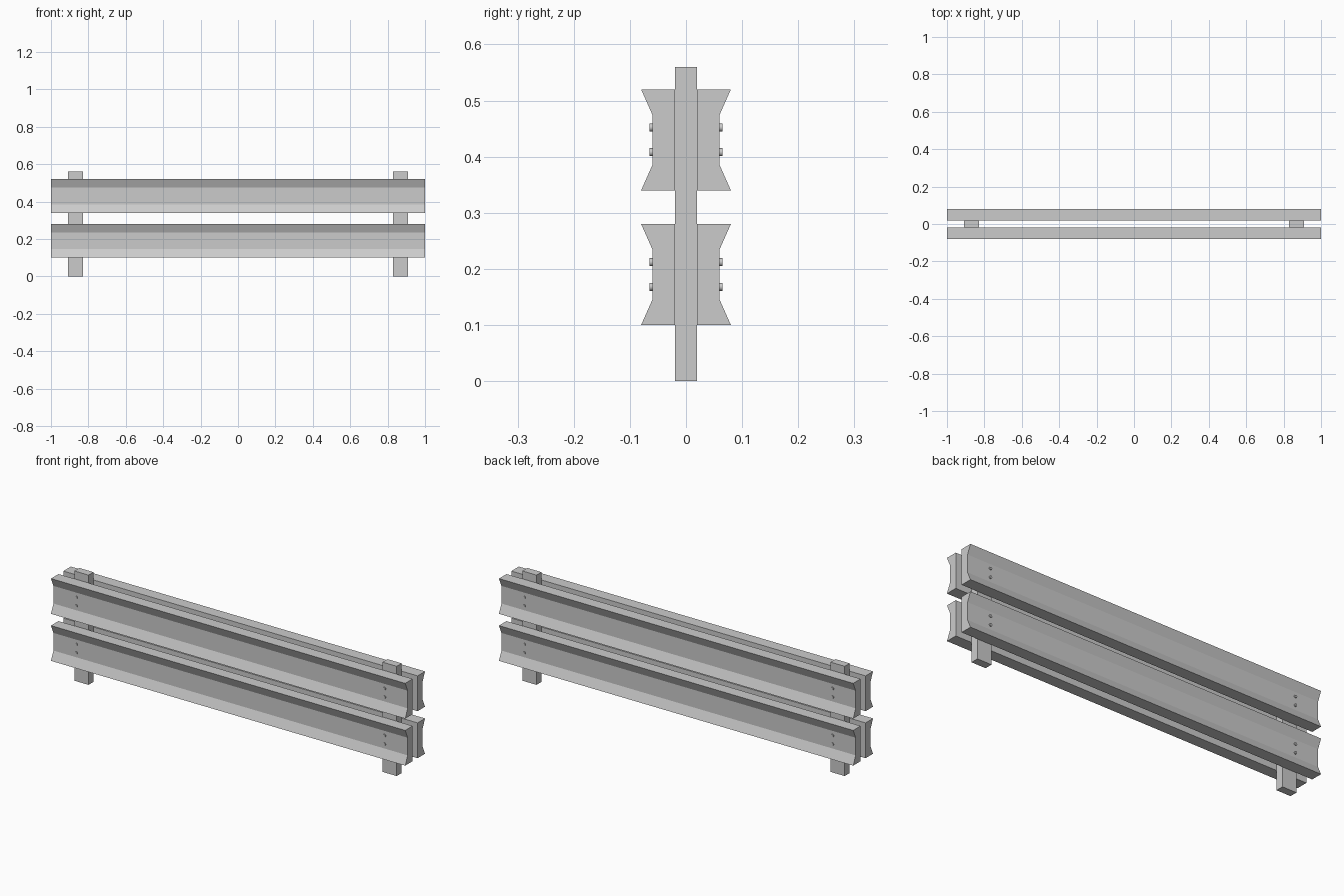
import bpy, bmesh, math

if "Cube" in bpy.data.objects:
    bpy.data.objects.remove(bpy.data.objects["Cube"])

def material(name, v):
    m = bpy.data.materials.new(name)
    m.diffuse_color = (v, v, v, 1)
    m.use_nodes = True
    m.node_tree.nodes["Principled BSDF"].inputs["Base Color"].default_value = m.diffuse_color
    return m

steel = material("galvanised grey", 0.6)

def finish(name, bm):
    bmesh.ops.recalc_face_normals(bm, faces=bm.faces)
    me = bpy.data.meshes.new(name)
    bm.to_mesh(me)
    bm.free()
    me.materials.append(steel)
    ob = bpy.data.objects.new(name, me)
    bpy.context.collection.objects.link(ob)
    return ob

# Rail cross-section (distance from centre plane, height from rail middle)
PROFILE = [(0.02, -0.09), (0.08, -0.09), (0.06, -0.045),
           (0.06, 0.045), (0.08, 0.09), (0.02, 0.09)]

def rail(name, side, z):
    bm = bmesh.new()
    face = bm.faces.new([bm.verts.new((-1, side * y, z + h)) for y, h in PROFILE])
    ext = bmesh.ops.extrude_face_region(bm, geom=[face], use_keep_orig=True)
    verts = [g for g in ext["geom"] if isinstance(g, bmesh.types.BMVert)]
    bmesh.ops.translate(bm, verts=verts, vec=(2, 0, 0))
    finish(name, bm)

def post(name, x):
    bm = bmesh.new()
    bmesh.ops.create_cube(bm, size=1)
    bmesh.ops.scale(bm, verts=bm.verts, vec=(0.08, 0.04, 0.56))
    bmesh.ops.translate(bm, verts=bm.verts, vec=(x, 0, 0.28))
    finish(name, bm)

def bolt(name, x, y, z):
    bpy.ops.mesh.primitive_cylinder_add(vertices=16, radius=0.007, depth=0.01,
                                        location=(x, y, z),
                                        rotation=(math.pi / 2, 0, 0))
    ob = bpy.context.object
    ob.name = name
    ob.data.materials.append(steel)
    bpy.ops.object.shade_smooth_by_angle()

# Posts
for label, x in (("left", -0.87), ("right", 0.87)):
    post(label + "_post", x)

# Rails on both sides, two heights, with paired bolts at each post
for side_name, side in (("front", -1), ("back", 1)):
    for level, z in (("lower", 0.19), ("upper", 0.43)):
        rail(f"{side_name}_{level}_rail", side, z)
        for x in (-0.87, 0.87):
            for dz in (-0.022, 0.022):
                bolt(f"{side_name}_{level}_bolt", x, side * 0.06, z + dz)
